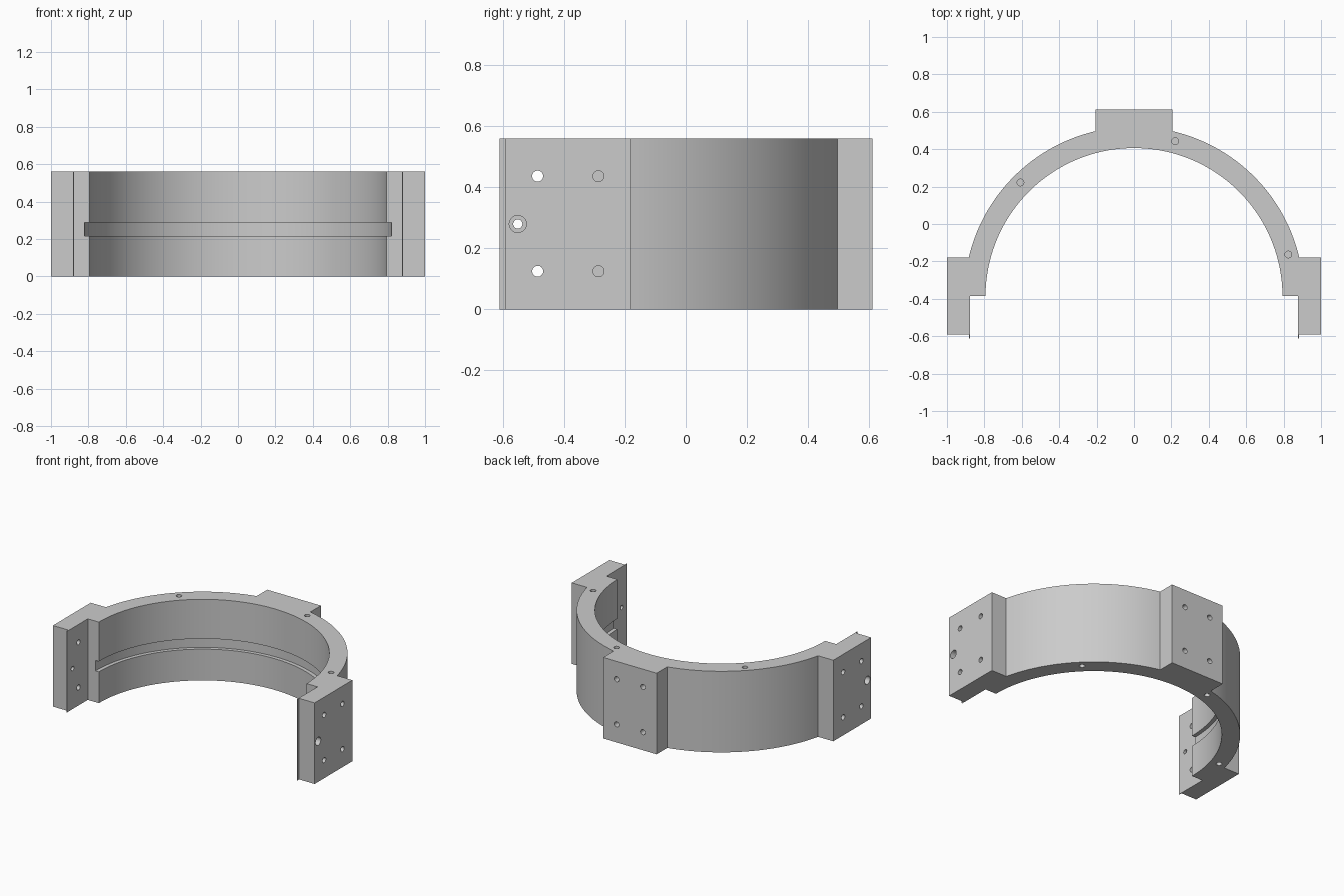
import bpy, bmesh, math
from mathutils import Matrix, Vector

if "Cube" in bpy.data.objects:
    bpy.data.objects.remove(bpy.data.objects["Cube"])

H = 0.56                      # height of the bracket
CY = -0.388                   # centre of the arc
R_IN, R_OUT, R_GROOVE = 0.794, 0.908, 0.82
BOSS_X, BOSS_Y, PAD_Y = 0.205, 0.612, -0.18

grey = bpy.data.materials.new("plain grey")
grey.use_nodes = True
colour = (0.6, 0.6, 0.6, 1)
grey.diffuse_color = colour
grey.node_tree.nodes["Principled BSDF"].inputs["Base Color"].default_value = colour


def make_object(name, bm):
    bmesh.ops.recalc_face_normals(bm, faces=bm.faces)
    mesh = bpy.data.meshes.new(name)
    bm.to_mesh(mesh)
    bm.free()
    obj = bpy.data.objects.new(name, mesh)
    bpy.context.collection.objects.link(obj)
    mesh.materials.append(grey)
    return obj


def arc(radius, a0, a1, steps):
    return [(radius * math.cos(a0 + (a1 - a0) * i / steps),
             CY + radius * math.sin(a0 + (a1 - a0) * i / steps)) for i in range(steps + 1)]


def drill(bm, mouth, direction, radius, depth):
    """Add a cylinder that enters the surface at mouth along direction."""
    d = Vector(direction)
    over = 0.01
    centre = Vector(mouth) + d * (depth - over) / 2
    rot = d.to_track_quat('Z', 'Y').to_matrix().to_4x4()
    bmesh.ops.create_cone(bm, cap_ends=True, segments=32, radius1=radius, radius2=radius,
                          depth=depth + over, matrix=Matrix.Translation(centre) @ rot)


def cut(target, bm):
    cutter = make_object("cutter", bm)
    cutter.hide_render = True
    mod = target.modifiers.new("cut", 'BOOLEAN')
    mod.operation, mod.solver, mod.object = 'DIFFERENCE', 'EXACT', cutter
    bpy.context.view_layer.objects.active = target
    bpy.ops.object.modifier_apply(modifier=mod.name)
    bpy.data.objects.remove(cutter)


# Half outline: back boss, outer arc, side pad, leg with thin lip, inner arc
a_pad = math.asin((PAD_Y - CY) / R_OUT)
a_boss = math.acos(BOSS_X / R_OUT)
half = [(BOSS_X, BOSS_Y)] + arc(R_OUT, a_boss, a_pad, 48)
half += [(1, PAD_Y), (1, -0.592), (0.882, -0.592), (0.882, -BOSS_Y), (0.878, -BOSS_Y),
         (0.878, -0.386), (R_IN, -0.386)]
half += arc(R_IN, 0.01, math.pi / 2, 64)
outline = half + [(-x, y) for x, y in reversed(half[:-1])]

bm = bmesh.new()
face = bm.faces.new([bm.verts.new((x, y, 0)) for x, y in outline])
top = bmesh.ops.extrude_face_region(bm, geom=[face])["geom"]
bmesh.ops.translate(bm, vec=(0, 0, H), verts=[v for v in top if isinstance(v, bmesh.types.BMVert)])
bracket = make_object("half_ring_bracket", bm)

# Groove around the inner wall
bm = bmesh.new()
bmesh.ops.create_cone(bm, cap_ends=True, segments=192, radius1=R_GROOVE, radius2=R_GROOVE,
                      depth=0.072, matrix=Matrix.Translation((0, CY, 0.252)))
cut(bracket, bm)

# Screw holes in the pads, legs and boss, and dowel holes in the rims
bm = bmesh.new()
for z in (0.125, 0.437):
    for s in (-1, 1):
        drill(bm, (s, -0.487, z), (-s, 0, 0), 0.018, 0.16)
        drill(bm, (s, -0.288, z), (-s, 0, 0), 0.018, 0.1)
        drill(bm, (s * 0.1, BOSS_Y, z), (0, -1, 0), 0.018, 0.1)
for s in (-1, 1):
    drill(bm, (s, -0.552, H / 2), (-s, 0, 0), 0.015, 0.16)
for x, y in ((0.22, 0.443), (-0.607, 0.222), (0.825, -0.163)):
    drill(bm, (x, y, H), (0, 0, -1), 0.018, 0.08)
    drill(bm, (-x, y, 0), (0, 0, 1), 0.018, 0.08)
cut(bracket, bm)

# Counterbores of the leg bolts
bm = bmesh.new()
for s in (-1, 1):
    drill(bm, (s, -0.552, H / 2), (-s, 0, 0), 0.028, 0.05)
cut(bracket, bm)

bpy.ops.object.select_all(action='DESELECT')
bracket.select_set(True)
bpy.context.view_layer.objects.active = bracket
bpy.ops.object.shade_smooth_by_angle(angle=math.radians(25))
